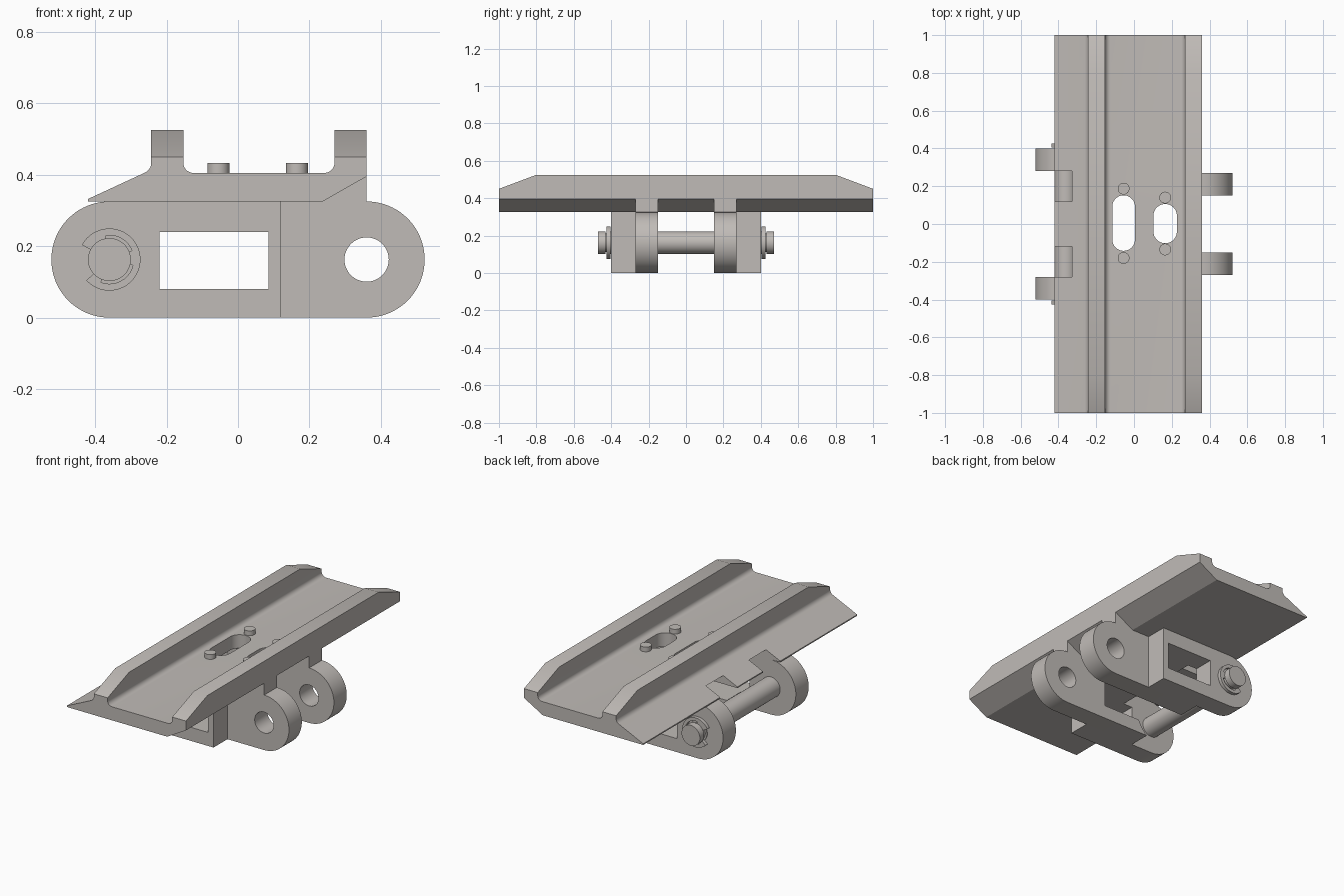
import bpy, bmesh, math

cube = bpy.data.objects.get("Cube")
if cube:
    bpy.data.objects.remove(cube, do_unlink=True)

steel = bpy.data.materials.new("warm grey steel")
steel.use_nodes = True
COLOUR = (0.53, 0.50, 0.475, 1)
steel.diffuse_color = COLOUR
steel.node_tree.nodes["Principled BSDF"].inputs["Base Color"].default_value = COLOUR


def arc(cx, cy, r, a0, a1, n=24):
    """Points on an arc, angles in degrees."""
    return [(cx + r * math.cos(math.radians(a0 + (a1 - a0) * i / n)),
             cy + r * math.sin(math.radians(a0 + (a1 - a0) * i / n))) for i in range(n + 1)]


def circle(cx, cy, r, n=48):
    return arc(cx, cy, r, 0, 360, n)[:-1]


def prism(name, pts, lo, hi, axis="y"):
    """Extrude a closed 2D profile along an axis."""
    place = {"x": lambda p, d: (d, p[0], p[1]),
             "y": lambda p, d: (p[0], d, p[1]),
             "z": lambda p, d: (p[0], p[1], d)}[axis]
    bm = bmesh.new()
    a = [bm.verts.new(place(p, lo)) for p in pts]
    b = [bm.verts.new(place(p, hi)) for p in pts]
    bm.faces.new(a)
    bm.faces.new(b[::-1])
    for i in range(len(pts)):
        j = (i + 1) % len(pts)
        bm.faces.new((a[i], b[i], b[j], a[j]))
    bmesh.ops.recalc_face_normals(bm, faces=bm.faces)
    me = bpy.data.meshes.new(name)
    bm.to_mesh(me)
    bm.free()
    me.materials.append(steel)
    ob = bpy.data.objects.new(name, me)
    bpy.context.collection.objects.link(ob)
    return ob


def select(ob):
    bpy.ops.object.select_all(action="DESELECT")
    ob.select_set(True)
    bpy.context.view_layer.objects.active = ob


def cut(ob, *cutters):
    """Subtract cutters from an object, then discard them."""
    for c in cutters:
        c.hide_render = True
        select(ob)
        m = ob.modifiers.new("cut", "BOOLEAN")
        m.operation, m.solver, m.object = "DIFFERENCE", "EXACT", c
        bpy.ops.object.modifier_apply(modifier=m.name)
        bpy.data.objects.remove(c, do_unlink=True)
    return ob


def clearance(s):
    """Round relief around the pin for the neighbouring link."""
    return prism("cutter", circle(PIN_X, AXIS_Z, 0.215, 64), *sorted((s * 0.12, s * 0.28)))


def window():
    return prism("cutter", [(-0.22, 0.08), (0.085, 0.08), (0.085, 0.24), (-0.22, 0.24)], -0.6, 0.6)


PIN_X, AXIS_Z, LUG_R = -0.36, 0.1625, 0.1625
parts = []

# Shoe plate with two rails
profile = [(-0.42, 0.325), (0.237, 0.325), (0.36, 0.395), (0.36, 0.525), (0.27, 0.525)]
profile += arc(0.242, 0.433, 0.028, 0, -90, 8)
profile += arc(-0.125, 0.433, 0.028, -90, -180, 8)
profile += [(-0.153, 0.525), (-0.243, 0.525)]
profile += arc(-0.273, 0.433, 0.03, 0, -65, 8)
profile += [(-0.42, 0.332)]
plate = prism("shoe_plate", profile, -1, 1)

# Sloped rail ends
for s in (1, -1):
    wedge = [(s * y, z) for y, z in ((0.7, 0.5625), (1.1, 0.4125), (1.1, 0.7), (0.7, 0.7))]
    cut(plate, prism("cutter", wedge, -0.5, 0.5, "x"))
    cut(plate, clearance(s))

# Slots through the plate
for x, r, y0, y1 in ((-0.055, 0.06, -0.142, 0.152), (0.165, 0.062, -0.102, 0.106)):
    slot = arc(x, y1 - r, r, 0, 180) + arc(x, y0 + r, r, 180, 360)
    cut(plate, prism("cutter", slot, 0.2, 0.6, "z"))
parts.append(plate)

# Studs beside the slots
for i, (x, y) in enumerate(((-0.055, 0.187), (-0.055, -0.18), (0.165, 0.14), (0.165, -0.135))):
    parts.append(prism(f"stud_{i + 1}", circle(x, y, 0.031, 32), 0.38, 0.433, "z"))

# Link arms, pin clips and pin heads on each side
outer = arc(PIN_X, AXIS_Z, LUG_R, 90, 270, 40) + [(0.12, 0), (0.12, 0.325)]
inner = [(-0.36, 0)] + arc(0.36, AXIS_Z, LUG_R, -90, 90, 40)
inner += [(0.36, 0.395), (0.237, 0.325), (-0.36, 0.325)]
clip = arc(PIN_X, AXIS_Z, 0.087, 152, -138, 56)
for a0, a1, r in ((-138, -112, 0.05), (-110, -14, 0.068), (-12, 20, 0.05),
                  (22, 98, 0.068), (100, 152, 0.05)):
    clip += arc(PIN_X, AXIS_Z, r, a0, a1, 10)

for side, s in (("front", -1), ("back", 1)):
    span = lambda a, b: sorted((s * a, s * b))
    arm = prism(f"{side}_outer_arm", outer, *span(0.27, 0.40))
    parts.append(cut(arm, window(), clearance(s)))
    lug = prism(f"{side}_inner_arm", inner, *span(0.15, 0.27))
    hole = prism("cutter", circle(0.36, AXIS_Z, 0.062), -0.6, 0.6)
    parts.append(cut(lug, window(), hole, clearance(s)))
    parts.append(prism(f"{side}_retaining_clip", clip, *span(0.405, 0.425)))
    parts.append(prism(f"{side}_pin_neck", circle(PIN_X, AXIS_Z, 0.05), *span(0.40, 0.432)))
    parts.append(prism(f"{side}_pin_head", circle(PIN_X, AXIS_Z, 0.06), *span(0.43, 0.47)))

# Hinge pin
parts.append(prism("hinge_pin", circle(PIN_X, AXIS_Z, 0.06), -0.405, 0.405))

for ob in parts:
    select(ob)
    bpy.ops.object.shade_smooth_by_angle(angle=math.radians(25))
